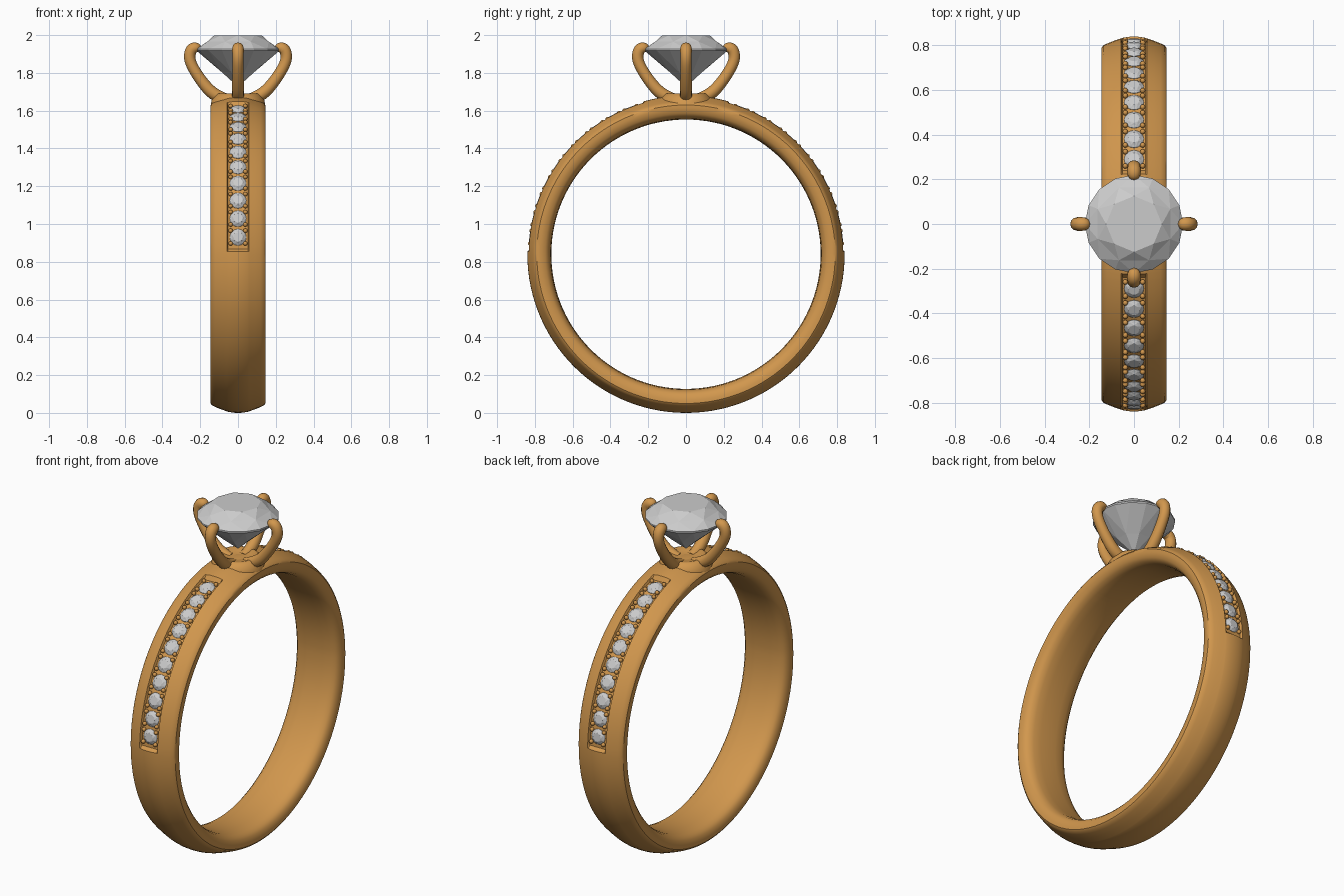
import bpy, bmesh
from math import sin, cos, radians, pi
from mathutils import Matrix, Vector

if "Cube" in bpy.data.objects:
    bpy.data.objects.remove(bpy.data.objects["Cube"])

CZ = 0.84          # height of the band's centre
gold = bpy.data.materials.new("gold")
gold.diffuse_color = (0.64, 0.31, 0.075, 1)
gold.use_nodes = True
gold.node_tree.nodes["Principled BSDF"].inputs["Base Color"].default_value = gold.diffuse_color


def finish(name, bm, mat=None, angle=None):
    bmesh.ops.recalc_face_normals(bm, faces=bm.faces)
    me = bpy.data.meshes.new(name)
    bm.to_mesh(me)
    bm.free()
    ob = bpy.data.objects.new(name, me)
    bpy.context.collection.objects.link(ob)
    if mat:
        me.materials.append(mat)
    if angle:
        bpy.ops.object.select_all(action='DESELECT')
        ob.select_set(True)
        bpy.context.view_layer.objects.active = ob
        bpy.ops.object.shade_smooth_by_angle(angle=radians(angle))
    return ob


def bridge(bm, a, b):
    n = len(a)
    for i in range(n):
        bm.faces.new((a[i], a[(i + 1) % n], b[(i + 1) % n], b[i]))


def frame(deg, r):
    """Matrix on the band at an angle: local x across, y along, z outward."""
    t = radians(deg)
    out, along = Vector((0, cos(t), sin(t))), Vector((0, -sin(t), cos(t)))
    m = Matrix((Vector((1, 0, 0)), along, out)).transposed().to_4x4()
    return Matrix.Translation(Vector((0, 0, CZ)) + out * r) @ m


def add_gem(bm, matrix):
    """Round brilliant with girdle radius 1."""
    def ring(n, r, z, off=0):
        return [bm.verts.new(matrix @ Vector((r * cos(2 * pi * (i + off) / n),
                                              r * sin(2 * pi * (i + off) / n), z)))
                for i in range(n)]
    table, star = ring(8, 0.57, 0.36), ring(8, 0.80, 0.205, 0.5)
    top, low = ring(16, 1, 0.03), ring(16, 1, -0.01)
    pav = ring(8, 0.42, -0.53, 0.5)
    culet = bm.verts.new(matrix @ Vector((0, 0, -0.88)))
    bm.faces.new(table)
    bridge(bm, top, low)
    for i in range(8):
        j, g = (i + 1) % 8, 2 * i
        a, b, c = g, g + 1, (g + 2) % 16
        bm.faces.new((table[i], table[j], star[i]))
        bm.faces.new((table[j], star[j], star[i]))
        bm.faces.new((star[i], top[a], top[b]))
        bm.faces.new((star[i], top[b], top[c]))
        bm.faces.new((star[i], top[c], star[j]))
        bm.faces.new((pav[i], low[a], low[b]))
        bm.faces.new((pav[i], low[b], low[c]))
        bm.faces.new((pav[i], low[c], pav[j]))
        bm.faces.new((pav[i], pav[j], culet))


# Band: domed section swept round, with a channel sunk into each shoulder
half = [(0.025, 0.839), (0.052, 0.834), (0.058, 0.832), (0.09, 0.821), (0.12, 0.809),
        (0.138, 0.800), (0.145, 0.790), (0.145, 0.772), (0.138, 0.745), (0.122, 0.728),
        (0.095, 0.718), (0.05, 0.714)]
section = [(0, 0.84)] + half + [(0, 0.713)] + [(-x, r) for x, r in reversed(half)]
stops = sorted(set(range(0, 360, 3)) | {1, 2, 73, 74.5, 105.5, 107, 178, 179})
bm = bmesh.new()
rings = []
for d in stops:
    sunk = 2 <= d <= 73 or 107 <= d <= 178
    t = radians(d)
    ring = []
    for x, r in section:
        if sunk and abs(x) < 0.055 and r > 0.8:
            r = 0.818
        ring.append(bm.verts.new((x, r * cos(t), CZ + r * sin(t))))
    rings.append(ring)
for i, ring in enumerate(rings):
    bridge(bm, ring, rings[(i + 1) % len(rings)])
finish("band", bm, gold, 35)

# Small stones and their holding beads along both shoulders
stones, beads = bmesh.new(), bmesh.new()
for k in range(10):
    for deg in (6.3 + 7 * k, 180 - 6.3 - 7 * k):
        add_gem(stones, frame(deg, 0.818) @ Matrix.Scale(0.044, 4))
        for sx in (-1, 1):
            for sy in (-1, 1):
                bmesh.ops.create_uvsphere(
                    beads, u_segments=12, v_segments=8, radius=0.012,
                    matrix=frame(deg, 0.826) @ Matrix.Translation((sx * 0.039, sy * 0.034, 0)))
finish("shoulder_stones", stones)
finish("shoulder_beads", beads, gold, 60)

# Centre stone
bm = bmesh.new()
add_gem(bm, Matrix.Translation((0, 0, 1.92)) @ Matrix.Scale(0.22, 4))
finish("centre_stone", bm)

# Shallow dished hub under the prongs
bm = bmesh.new()
hub = []
for r, z in [(0.145, 1.62), (0.14, 1.655), (0.125, 1.675), (0.11, 1.69), (0.095, 1.692),
             (0.07, 1.683), (0.03, 1.678)]:
    hub.append([bm.verts.new((r * cos(i * pi / 20), r * sin(i * pi / 20), z)) for i in range(40)])
for a, b in zip(hub, hub[1:]):
    bridge(bm, a, b)
bm.faces.new(hub[0])
bm.faces.new(hub[-1])
finish("prong_hub", bm, gold, 50)

# Four curved prongs gripping the girdle
path = [(0.05, 1.655, 1), (0.12, 1.675, 1.1), (0.175, 1.73, 1.0), (0.23, 1.81, 0.95),
        (0.262, 1.875, 0.95), (0.25, 1.925, 1.0), (0.225, 1.935, 1.0), (0.207, 1.925, 0.8),
        (0.2, 1.918, 0.1)]
for k in range(4):
    cu = bpy.data.curves.new("prong", 'CURVE')
    cu.dimensions = '3D'
    cu.bevel_depth = 0.031
    cu.bevel_resolution = 4
    cu.use_fill_caps = True
    sp = cu.splines.new('NURBS')
    sp.points.add(len(path) - 1)
    for p, (r, z, w) in zip(sp.points, path):
        p.co = (r, 0, z, 1)
        p.radius = w
    sp.order_u = 4
    sp.use_endpoint_u = True
    sp.resolution_u = 6
    cu.materials.append(gold)
    ob = bpy.data.objects.new(f"prong_{k + 1}", cu)
    ob.rotation_euler.z = k * pi / 2
    bpy.context.collection.objects.link(ob)
    bpy.ops.object.select_all(action='DESELECT')
    ob.select_set(True)
    bpy.context.view_layer.objects.active = ob
    bpy.ops.object.convert(target='MESH')
    bpy.ops.object.shade_smooth_by_angle(angle=radians(60))
